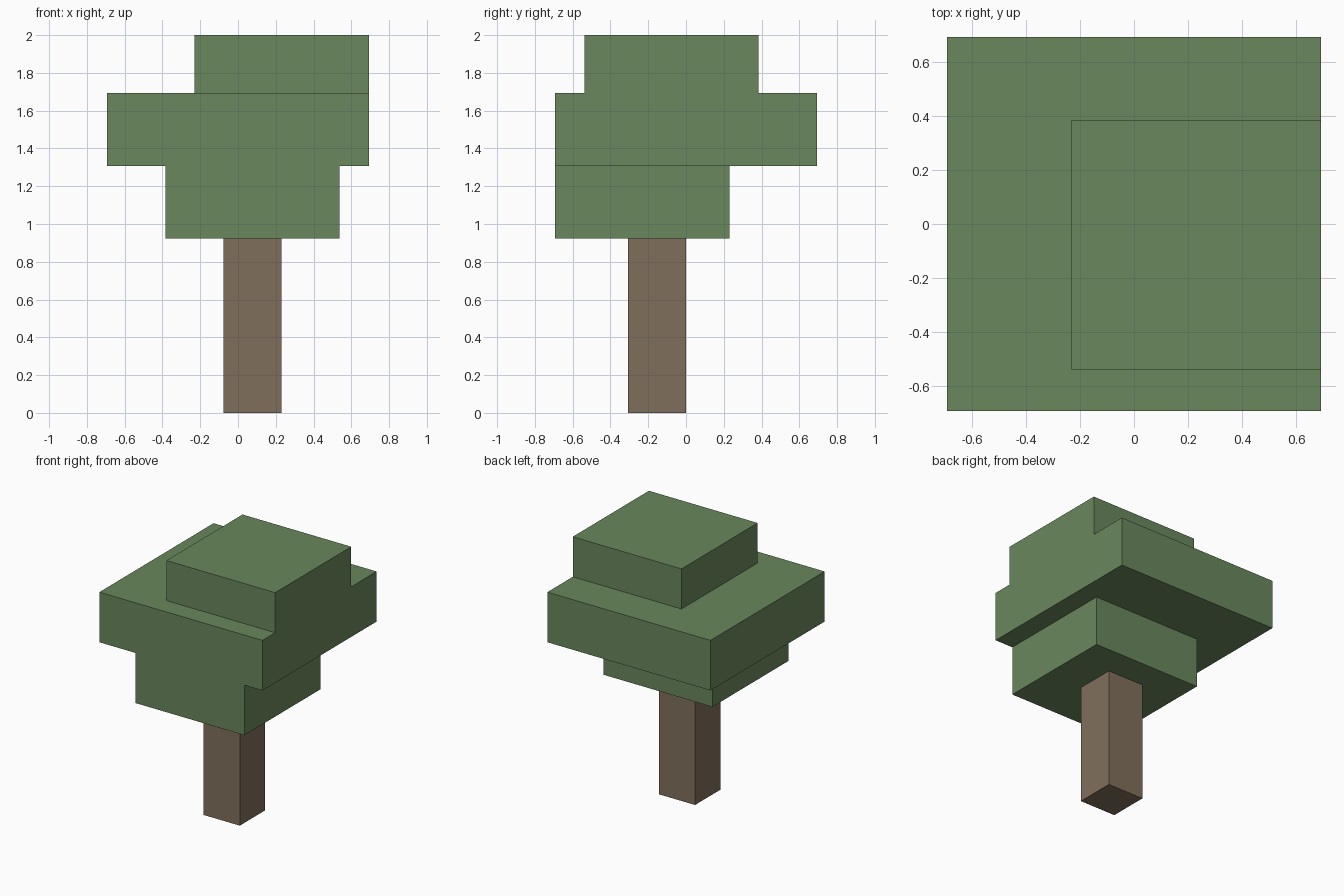
import bpy
from mathutils import Vector

cube = bpy.data.objects.get("Cube")
if cube:
    bpy.data.objects.remove(cube, do_unlink=True)

UNIT = 1 / 13  # block grid: the tree is 26 blocks tall


def material(name, colour):
    mat = bpy.data.materials.new(name)
    mat.use_nodes = True
    mat.diffuse_color = (*colour, 1)
    bsdf = next(n for n in mat.node_tree.nodes if n.type == 'BSDF_PRINCIPLED')
    bsdf.inputs["Base Color"].default_value = (*colour, 1)
    bsdf.inputs["Roughness"].default_value = 0.9
    return mat


def block(name, low, high, mat):
    """Box between two corners given in grid blocks."""
    low, high = Vector(low) * UNIT, Vector(high) * UNIT
    bpy.ops.mesh.primitive_cube_add(size=1, location=(low + high) / 2)
    obj = bpy.context.object
    obj.name = obj.data.name = name
    obj.scale = high - low
    bpy.ops.object.transform_apply(location=False, rotation=False, scale=True)
    obj.data.materials.append(mat)
    return obj


bark = material("bark brown", (0.216, 0.159, 0.105))
leaf = material("leaf green", (0.144, 0.242, 0.109))

# Trunk
block("trunk", (-1, -4, 0), (3, 0, 12), bark)

# Canopy tiers, offset from each other
block("lower_leaves", (-5, -9, 12), (7, 3, 17), leaf)
block("middle_leaves", (-9, -9, 17), (9, 9, 22), leaf)
block("top_leaves", (-3, -7, 22), (9, 5, 26), leaf)
